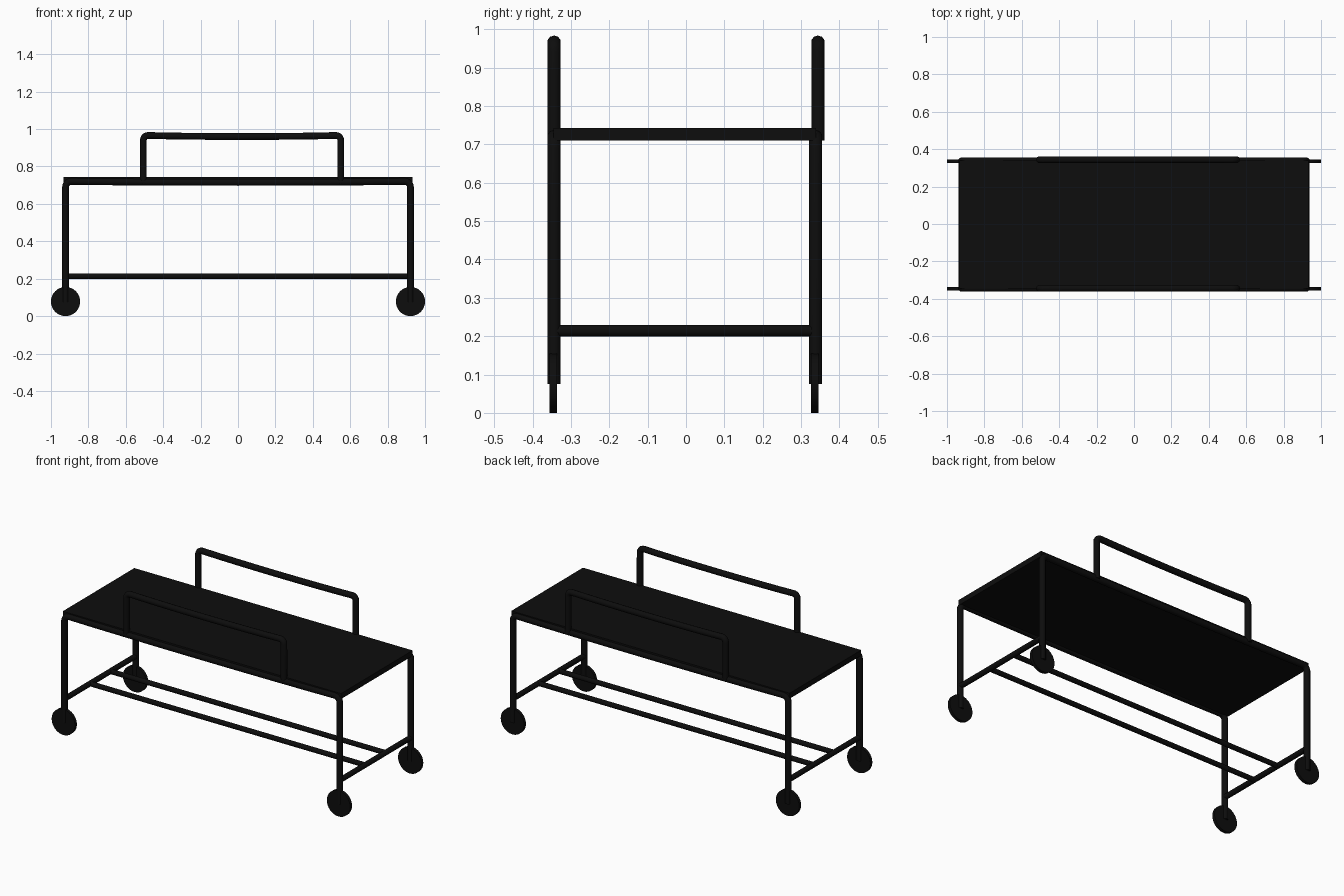
import bpy
from math import radians, sin, cos, pi

if "Cube" in bpy.data.objects:
    bpy.data.objects.remove(bpy.data.objects["Cube"])

black = bpy.data.materials.new("black_metal")
black.diffuse_color = (0.004, 0.004, 0.004, 1)
black.use_nodes = True
black.node_tree.nodes["Principled BSDF"].inputs["Base Color"].default_value = black.diffuse_color


def finish(obj, name):
    obj.name = name
    obj.data.materials.append(black)
    return obj


def tube(name, points, radius):
    """Round tube swept along a polyline, with capped ends."""
    cu = bpy.data.curves.new(name, 'CURVE')
    cu.dimensions = '3D'
    cu.bevel_depth = radius
    cu.bevel_resolution = 3
    cu.use_fill_caps = True
    sp = cu.splines.new('POLY')
    sp.points.add(len(points) - 1)
    for p, co in zip(sp.points, points):
        p.co = (*co, 1)
    sp.use_smooth = True
    obj = bpy.data.objects.new(name, cu)
    bpy.context.collection.objects.link(obj)
    return finish(obj, name)


def hoop(name, x0, x1, y, z0, z1, bend, sag, radius):
    """Upside-down U of tube with rounded corners and a slightly sagging top."""
    arc = [i * pi / 10 for i in range(6)]
    pts = [(x0, y, z0)]
    pts += [(x0 + bend * (1 - cos(a)), y, z1 - bend * (1 - sin(a))) for a in arc]
    mid, span = (x0 + x1) / 2, (x1 - x0) / 2
    pts += [(mid + f * span, y, z1 - sag * (1 - f * f))
            for f in (-0.75, -0.5, -0.25, 0, 0.25, 0.5, 0.75)]
    pts += [(x1 - bend * (1 - cos(a)), y, z1 - bend * (1 - sin(a))) for a in reversed(arc)]
    pts.append((x1, y, z0))
    return tube(name, pts, radius)


X = 0.922
for side, leg_y, rail_y in (("front", -0.344, -0.344), ("back", 0.338, 0.344)):
    # Side frame: two legs and the top edge in one bent tube
    hoop(side + "_leg_frame", -X, X, leg_y, 0.075, 0.72, 0.03, 0.005, 0.018)
    # Guard rail above the top
    hoop(side + "_guard_rail", -0.506, 0.549, rail_y, 0.71, 0.966, 0.025, 0.006, 0.018)
    # Wheels
    for end, x in (("left", -X), ("right", X)):
        bpy.ops.mesh.primitive_cylinder_add(
            vertices=32, radius=0.078, depth=0.019,
            location=(x, leg_y - 0.002, 0.078), rotation=(radians(90), 0, 0))
        finish(bpy.context.object, f"{side}_{end}_wheel")
        bpy.ops.object.shade_smooth_by_angle()

# Lower frame: end bars and two long stretchers
for end, x in (("left", -X), ("right", X)):
    tube(end + "_lower_bar", [(x, -0.344, 0.214), (x, 0.338, 0.214)], 0.016)
for side, y in (("front", -0.1), ("back", 0.095)):
    tube(side + "_stretcher", [(-X, y, 0.214), (X, y, 0.214)], 0.015)

# Flat top panel
bpy.ops.mesh.primitive_cube_add(size=1, location=(0, -0.003, 0.7265))
panel = finish(bpy.context.object, "top_panel")
panel.scale = (1.865, 0.685, 0.033)
bpy.ops.object.transform_apply(location=False, rotation=False, scale=True)
